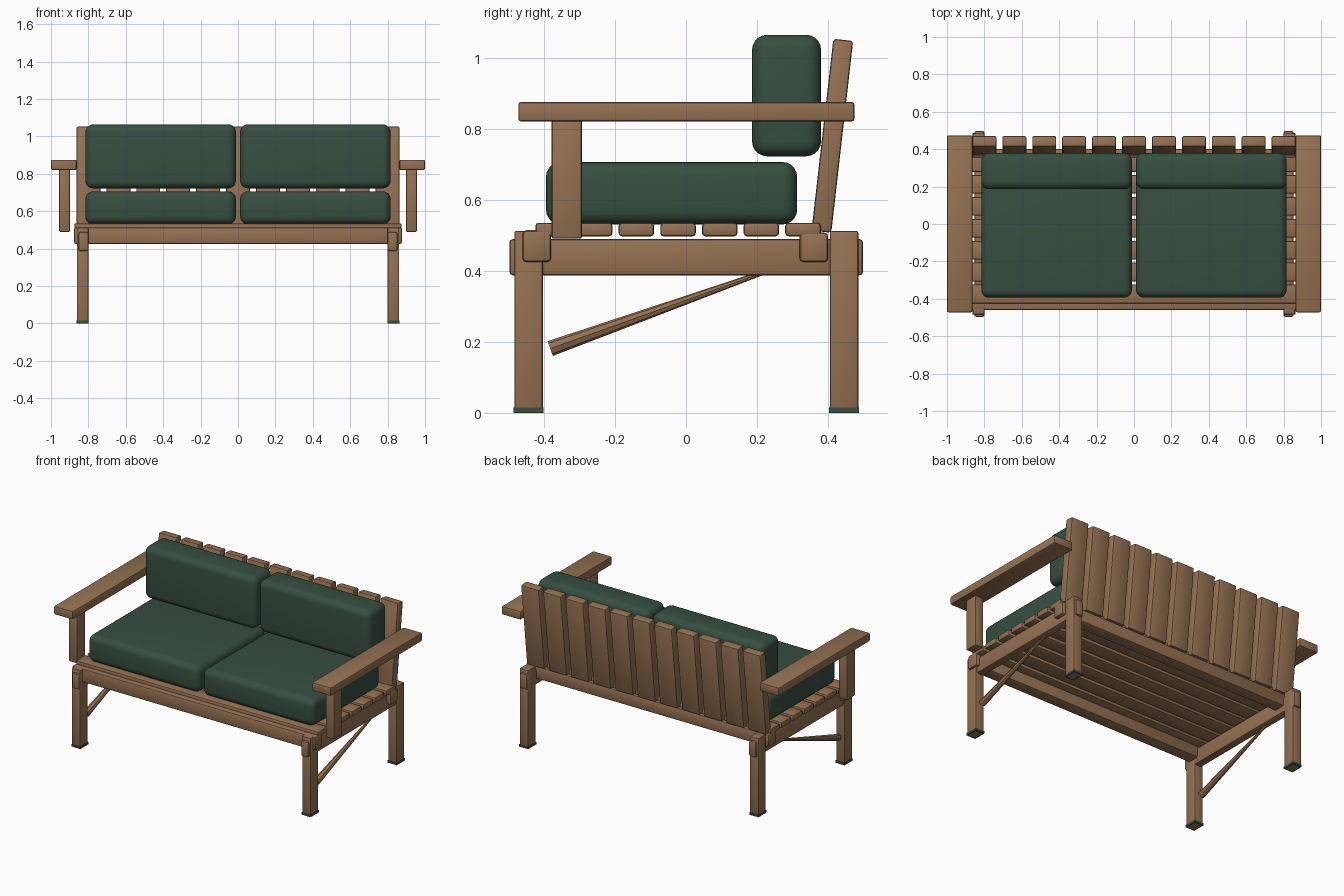
import bpy, bmesh, math
from mathutils import Matrix, Vector

if "Cube" in bpy.data.objects:
    bpy.data.objects.remove(bpy.data.objects["Cube"])


def make_material(name, rgb):
    m = bpy.data.materials.new(name)
    m.diffuse_color = (*rgb, 1.0)
    m.use_nodes = True
    m.node_tree.nodes["Principled BSDF"].inputs["Base Color"].default_value = m.diffuse_color
    return m


WOOD = make_material("warm wood", (0.30, 0.168, 0.085))
GREEN = make_material("dark green fabric", (0.038, 0.078, 0.053))


def finish(bm, name, mats):
    bmesh.ops.recalc_face_normals(bm, faces=bm.faces)
    mesh = bpy.data.meshes.new(name)
    bm.to_mesh(mesh)
    bm.free()
    for m in mats:
        mesh.materials.append(m)
    mesh.shade_smooth()
    mesh.set_sharp_from_angle(angle=math.radians(40))
    ob = bpy.data.objects.new(name, mesh)
    bpy.context.collection.objects.link(ob)
    return ob


def box_bm(x, y, z):
    bm = bmesh.new()
    size = Vector((x[1] - x[0], y[1] - y[0], z[1] - z[0]))
    mid = Vector((x[0] + x[1], y[0] + y[1], z[0] + z[1])) / 2
    bmesh.ops.create_cube(bm, size=1, matrix=Matrix.Translation(mid) @ Matrix.Diagonal((*size, 1)))
    return bm


def box(name, x, y, z, mat=WOOD, r=0.006, seg=2):
    """Rounded block given by its x, y and z ranges."""
    bm = box_bm(x, y, z)
    bmesh.ops.bevel(bm, geom=bm.edges[:], offset=r, segments=seg, profile=0.5, affect='EDGES')
    return finish(bm, name, [mat])


def pair(name, x, y, z, **kw):
    """Same block on the right and left sides."""
    box("right_" + name, x, y, z, **kw)
    box("left_" + name, (-x[1], -x[0]), y, z, **kw)


def foot_pad(name, x, y):
    """Green pad with a wooden centre showing underneath."""
    bm = box_bm(x, y, (0, 0.015))
    bottom = min(bm.faces, key=lambda f: f.calc_center_median().z)
    bmesh.ops.inset_individual(bm, faces=[bottom], thickness=0.014)
    bottom.material_index = 1
    finish(bm, name, [GREEN, WOOD])


def brace(name, x):
    """Tapered rod from the front leg up to the side rail."""
    a, b = Vector((x, -0.382, 0.181)), Vector((x, 0.355, 0.444))
    d = b - a
    bm = bmesh.new()
    rot = d.to_track_quat('Z', 'Y').to_matrix().to_4x4()
    bmesh.ops.create_cone(bm, cap_ends=True, segments=8, radius1=0.022, radius2=0.003,
                          depth=d.length, matrix=Matrix.Translation((a + b) / 2) @ rot)
    finish(bm, name, [WOOD])


# legs, foot pads and braces
for label, y in (("front", (-0.483, -0.403)), ("back", (0.405, 0.485))):
    pair(label + "_leg", (0.80, 0.862), y, (0.005, 0.512))
    for side, x in (("right", (0.798, 0.864)), ("left", (-0.864, -0.798))):
        foot_pad(f"{side}_{label}_foot_pad", x, (y[0] - 0.002, y[1] + 0.002))
brace("right_brace", 0.831)
brace("left_brace", -0.831)

# frame rails
pair("side_rail", (0.80, 0.853), (-0.497, 0.498), (0.387, 0.489), r=0.01)
box("front_rail", (-0.877, 0.877), (-0.46, -0.38), (0.425, 0.514), r=0.01)
box("back_rail", (-0.877, 0.877), (0.32, 0.40), (0.425, 0.507), r=0.01)

# seat slats
for i in range(7):
    y0 = -0.424 + i * 0.1172
    box(f"seat_slat_{i + 1}", (-0.875, 0.875), (y0, y0 + 0.1), (0.497, 0.535), r=0.009)

# leaning back slats
lean = Matrix.Translation((0, 0.381, 0.51)) @ Matrix.Rotation(math.radians(-6.5), 4, 'X')
for i in range(11):
    cx = (i - 5) * 0.16
    slat = box(f"back_slat_{i + 1}", (cx - 0.064, cx + 0.064), (-0.028, 0.028), (0, 0.543), r=0.008)
    slat.data.transform(lean)

# arm posts and armrests
pair("arm_post", (0.898, 0.957), (-0.378, -0.293), (0.49, 0.825))
pair("armrest", (0.863, 1.0), (-0.472, 0.474), (0.82, 0.875), r=0.008)

# cushions
pair("seat_cushion", (0.011, 0.816), (-0.394, 0.313), (0.53, 0.706), mat=GREEN, r=0.042, seg=5)
pair("back_cushion", (0.011, 0.816), (0.186, 0.38), (0.722, 1.064), mat=GREEN, r=0.042, seg=5)
